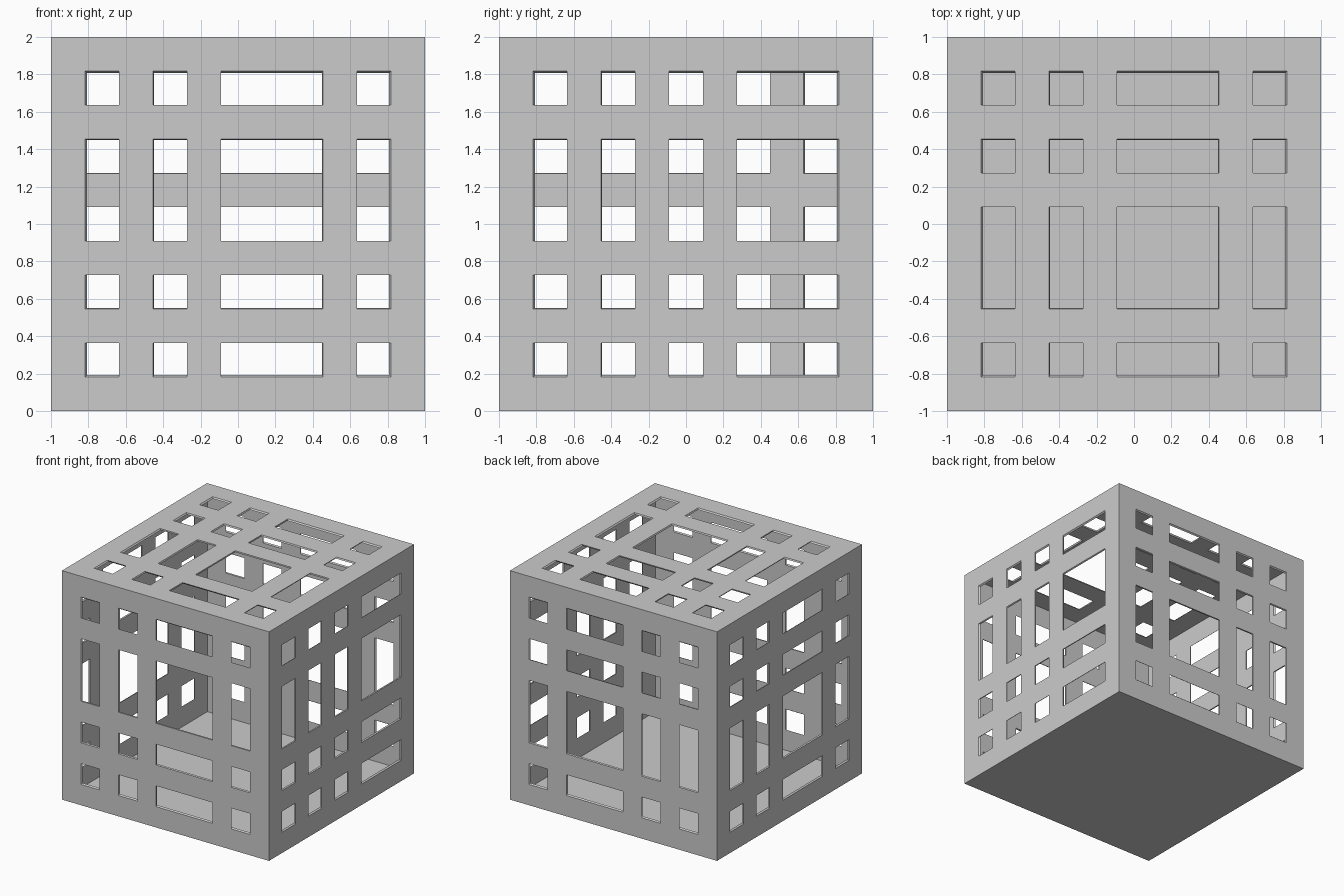
import bpy, bmesh
from mathutils import Vector

if "Cube" in bpy.data.objects:
    bpy.data.objects.remove(bpy.data.objects["Cube"])

N = 11            # every side is an 11 x 11 grid of cells
INNER = 0.988     # inner skin is the outer skin shrunk about the centre
CENTRE = Vector((0, 0, 1))

# Cell indices opened up along an axis (three window rhythms)
A = {1, 3, 5, 6, 7, 9}
B = {1, 3, 4, 5, 7, 9}
C = {1, 3, 5, 7, 8, 9}

# (fixed axis, side, first axis, second axis, open cells on first, open cells on second)
PANELS = [
    (1, -1, 0, 2, A, A),            # front
    (1, 1, 0, 2, A, B),             # back
    (0, 1, 1, 2, C, A),             # right
    (0, -1, 1, 2, B, B),            # left
    (2, 1, 0, 1, A, B),             # top
    (2, -1, 0, 1, set(), set()),    # solid floor
]

bm = bmesh.new()


def add_panel(axis, side, u, v, open_u, open_v):
    """Outer skin of one side, leaving the window cells out."""
    for i in range(N):
        for j in range(N):
            if i in open_u and j in open_v:
                continue
            verts = []
            for a, b in ((i, j), (i + 1, j), (i + 1, j + 1), (i, j + 1)):
                p = Vector((0, 0, 0))
                p[axis], p[u], p[v] = side, -1 + 2 * a / N, -1 + 2 * b / N
                verts.append(bm.verts.new(p + CENTRE))
            bm.faces.new(verts)


for panel in PANELS:
    add_panel(*panel)
bmesh.ops.remove_doubles(bm, verts=bm.verts[:], dist=1e-4)

# Inner skin and window reveals
rims = [e for e in bm.edges if e.is_boundary]
outer_faces = bm.faces[:]
inner = {v: bm.verts.new(CENTRE + (v.co - CENTRE) * INNER) for v in bm.verts[:]}
for f in outer_faces:
    bm.faces.new([inner[v] for v in reversed(f.verts)])
for e in rims:
    a, b = e.verts
    bm.faces.new((a, b, inner[b], inner[a]))
bmesh.ops.recalc_face_normals(bm, faces=bm.faces[:])

mesh = bpy.data.meshes.new("lattice_box")
bm.to_mesh(mesh)
bm.free()
box = bpy.data.objects.new("lattice_box", mesh)
bpy.context.collection.objects.link(box)
